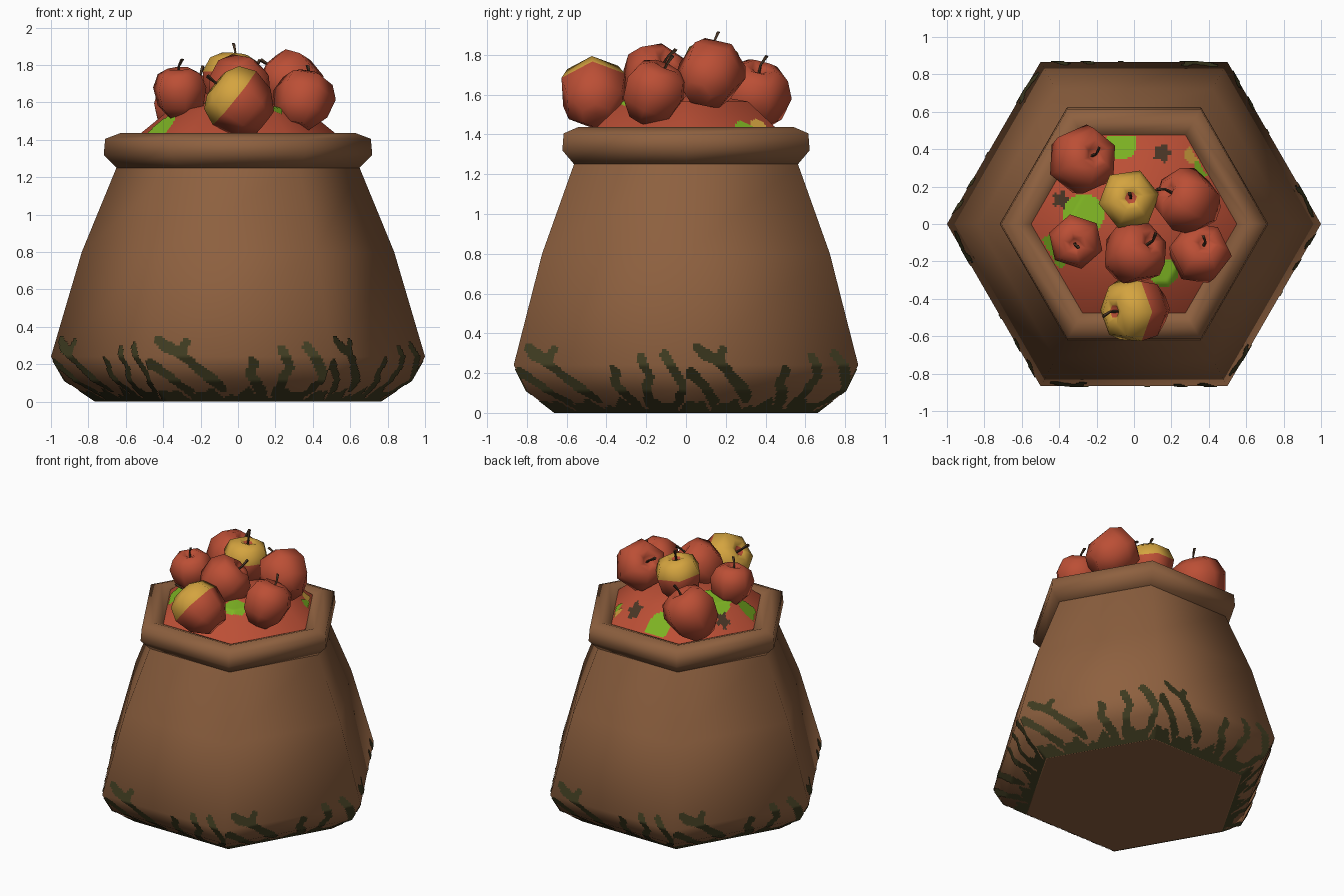
import bpy, bmesh, math
from mathutils import Vector

if "Cube" in bpy.data.objects:
    bpy.data.objects.remove(bpy.data.objects["Cube"])


def material(name, rgb):
    m = bpy.data.materials.new(name)
    m.diffuse_color = (*rgb, 1)
    m.use_nodes = True
    m.node_tree.nodes["Principled BSDF"].inputs["Base Color"].default_value = m.diffuse_color
    return m


BROWN = material("sackcloth brown", (0.27, 0.118, 0.05))
MOSS = material("dark moss", (0.05, 0.045, 0.015))
RED = material("apple red", (0.50, 0.078, 0.036))
YELLOW = material("apple yellow", (0.66, 0.37, 0.05))
LIME = material("leaf lime", (0.21, 0.46, 0.017))
STEM = material("stem brown", (0.065, 0.035, 0.018))


def finish(bm, name, mats, smooth=True):
    me = bpy.data.meshes.new(name)
    bm.to_mesh(me)
    bm.free()
    for m in mats:
        me.materials.append(m)
    for p in me.polygons:
        p.use_smooth = smooth
    ob = bpy.data.objects.new(name, me)
    bpy.context.collection.objects.link(ob)
    return ob


def hex_pt(r, a, z):
    return Vector((r * math.cos(a), r * math.sin(a), z))


def lathe(bm, profile, sides=6):
    """Faceted loft of (radius, z) rings; zero radius closes to a point."""
    rings = []
    for r, z in profile:
        if r == 0:
            rings.append([bm.verts.new((0, 0, z))] * sides)
        else:
            rings.append([bm.verts.new(hex_pt(r, i * math.tau / sides, z)) for i in range(sides)])
    for k in range(len(rings) - 1):
        a, b = rings[k], rings[k + 1]
        for i in range(sides):
            j = (i + 1) % sides
            quad = []
            for v in (a[i], a[j], b[j], b[i]):
                if v not in quad:
                    quad.append(v)
            bm.faces.new(quad)
    return rings


def radius_at(profile, z):
    for (r0, z0), (r1, z1) in zip(profile, profile[1:]):
        if z <= z1:
            return r0 + (r1 - r0) * (z - z0) / (z1 - z0)
    return profile[-1][0]


# Sack body, with a separate flat base so the bottom edge stays crisp
SACK = [(0.76, 0), (0.925, 0.11), (1.0, 0.24), (0.835, 0.80), (0.65, 1.25)]
bm = bmesh.new()
lathe(bm, SACK)
finish(bm, "sack_body", [BROWN])
bm = bmesh.new()
bm.faces.new([bm.verts.new(hex_pt(0.76, -i * math.tau / 6, 0)) for i in range(6)])
finish(bm, "sack_base", [BROWN], False)

# Rolled rim
bm = bmesh.new()
lathe(bm, [(0.64, 1.25), (0.65, 1.25), (0.718, 1.32), (0.71, 1.405),
           (0.625, 1.437), (0.55, 1.41), (0.54, 1.36)])
finish(bm, "sack_rim", [BROWN])

# Moss fingers: thin patches over the lower wall, strokes given as (t, z) along a side
STROKES = [[(0.07, .33), (0.14, .28), (0.24, .22), (0.40, .07)],
           [(0.21, .31), (0.20, .24)],
           [(0.02, .20), (0.12, .13), (0.20, .05)],
           [(0.58, .21), (0.57, .15), (0.66, .04)],
           [(0.74, .28), (0.78, .19), (0.74, .06)],
           [(0.87, .29), (0.92, .22), (0.99, .12), (0.93, .04)]]


def seg_dist(p, a, b):
    d = b - a
    s = max(0, min(1, (p - a).dot(d) / d.length_squared))
    return (p - a - d * s).length


def is_moss(t, z):
    if z < 0.045 + 0.02 * math.sin(t * 25) + 0.012 * math.sin(t * 57 + 1):
        return True
    p = Vector((t, z))
    width = 0.027 + 0.006 * math.sin(t * 70 + z * 50)
    return any(seg_dist(p, Vector(a), Vector(b)) < width
               for s in STROKES for a, b in zip(s, s[1:]))


bm = bmesh.new()
NT, DZ = 70, 0.01
for side in range(6):
    a0, a1 = side * math.tau / 6, (side + 1) * math.tau / 6

    def wall(i, k):
        z = k * DZ
        r = radius_at(SACK, z) + 0.005
        return hex_pt(r, a0, z).lerp(hex_pt(r, a1, z), i / NT)

    for i in range(NT):
        for k in range(36):
            if is_moss((i + .5) / NT, (k + .5) * DZ):
                bm.faces.new([bm.verts.new(wall(*q)) for q in
                              ((i, k), (i + 1, k), (i + 1, k + 1), (i, k + 1))])
bmesh.ops.remove_doubles(bm, verts=bm.verts, dist=1e-4)
finish(bm, "moss_patches", [MOSS])

# Mound of fruit filling the mouth
MOUND = [(0.55, 1.41), (0.36, 1.565), (0, 1.62)]
bm = bmesh.new()
lathe(bm, MOUND)
finish(bm, "fruit_mound", [RED])


# Painted spots on the mound: thin discs clipped to the hexagonal mouth
def mound_z(x, y):
    ang = (math.atan2(y, x) % (math.pi / 3)) - math.pi / 6
    r = math.hypot(x, y) * math.cos(ang) / math.cos(math.pi / 6)
    pts = [(z, r0) for r0, z in MOUND]
    for (z0, r0), (z1, r1) in zip(pts, pts[1:]):
        if r >= r1:
            return r, z0 + (z1 - z0) * (r0 - r) / (r0 - r1) + 0.005
    return r, 1.62


SPOTS = [(-0.07, 0.43, .085, 2), (-0.27, 0.05, .11, 2), (-0.43, -0.15, .095, 2),
         (0.16, -0.26, .075, 2), (0.37, 0.30, .05, 2), (0.32, 0.37, .05, 1),
         (0.15, 0.38, .042, 3), (-0.39, 0.13, .042, 3)]
bm = bmesh.new()
N = 100
for i in range(N):
    for j in range(N):
        q = [(-.56 + 1.12 * (i + u) / N, -.56 + 1.12 * (j + v) / N)
             for u, v in ((0, 0), (1, 0), (1, 1), (0, 1))]
        cx, cy = q[0][0] + .0056, q[0][1] + .0056
        if mound_z(cx, cy)[0] > 0.54:
            continue
        for x, y, r, mi in SPOTS:
            wob = 1 + (0.25 * math.cos(5 * math.atan2(cy - y, cx - x)) if mi == 3 else 0)
            if math.hypot(cx - x, cy - y) < r * wob:
                f = bm.faces.new([bm.verts.new((a, b, mound_z(a, b)[1])) for a, b in q])
                f.material_index = mi
                break
bmesh.ops.remove_doubles(bm, verts=bm.verts, dist=1e-4)
finish(bm, "mound_spots", [RED, YELLOW, LIME, STEM])

# Apples: six-sided, each with centre, radius, stem direction, two-tone flag
APPLE = [(0, -.82), (.42, -.93), (.86, -.45), (1.0, .2), (.80, .68), (.42, .88), (.2, .80), (0, .62)]
APPLES = [((-0.28, 0.34, 1.59), .19, (.45, .2, .9), False, 30),
          ((-0.03, 0.13, 1.715), .165, (.1, .08, 1), True, 0),
          ((0.29, 0.12, 1.70), .18, (-.75, .4, .6), False, 15),
          ((0.35, -0.16, 1.61), .17, (.2, .4, .9), False, 20),
          ((0.0, -0.16, 1.68), .175, (.6, .42, .68), False, 10),
          ((-0.31, -0.09, 1.65), .15, (-.05, -.15, 1), False, 0),
          ((0.01, -0.46, 1.60), .185, (-.77, -.05, .62), True, 25)]
for n, (centre, R, axis, two_tone, spin) in enumerate(APPLES, 1):
    bm = bmesh.new()
    lathe(bm, [(r * R, z * R) for r, z in APPLE])
    if two_tone:
        for f in bm.faces:
            c = f.calc_center_median()
            if c.z > 0.22 * R and math.hypot(c.x, c.y) > 0.16 * R:
                f.material_index = 1
    apple = finish(bm, f"apple_{n}", [RED, YELLOW])
    # Bent, tapered stem
    bm = bmesh.new()
    rings = lathe(bm, [(.008, .6 * R), (.007, .95 * R), (.011, 1.22 * R), (0, 1.24 * R)], 4)
    for ring in rings[2:]:
        for v in set(ring):
            v.co.x += 0.022
    stem = finish(bm, f"apple_stem_{n}", [STEM], False)
    turn = Vector(axis).to_track_quat('Z', 'Y')
    for ob in (apple, stem):
        ob.rotation_mode = 'QUATERNION'
        ob.rotation_quaternion = turn @ Vector((0, 0, 1)).rotation_difference(Vector((0, 0, 1)))
        ob.location = centre
    for v in apple.data.vertices:  # spin around the stem axis
        a = math.radians(spin)
        x, y = v.co.x, v.co.y
        v.co.x, v.co.y = x * math.cos(a) - y * math.sin(a), x * math.sin(a) + y * math.cos(a)
